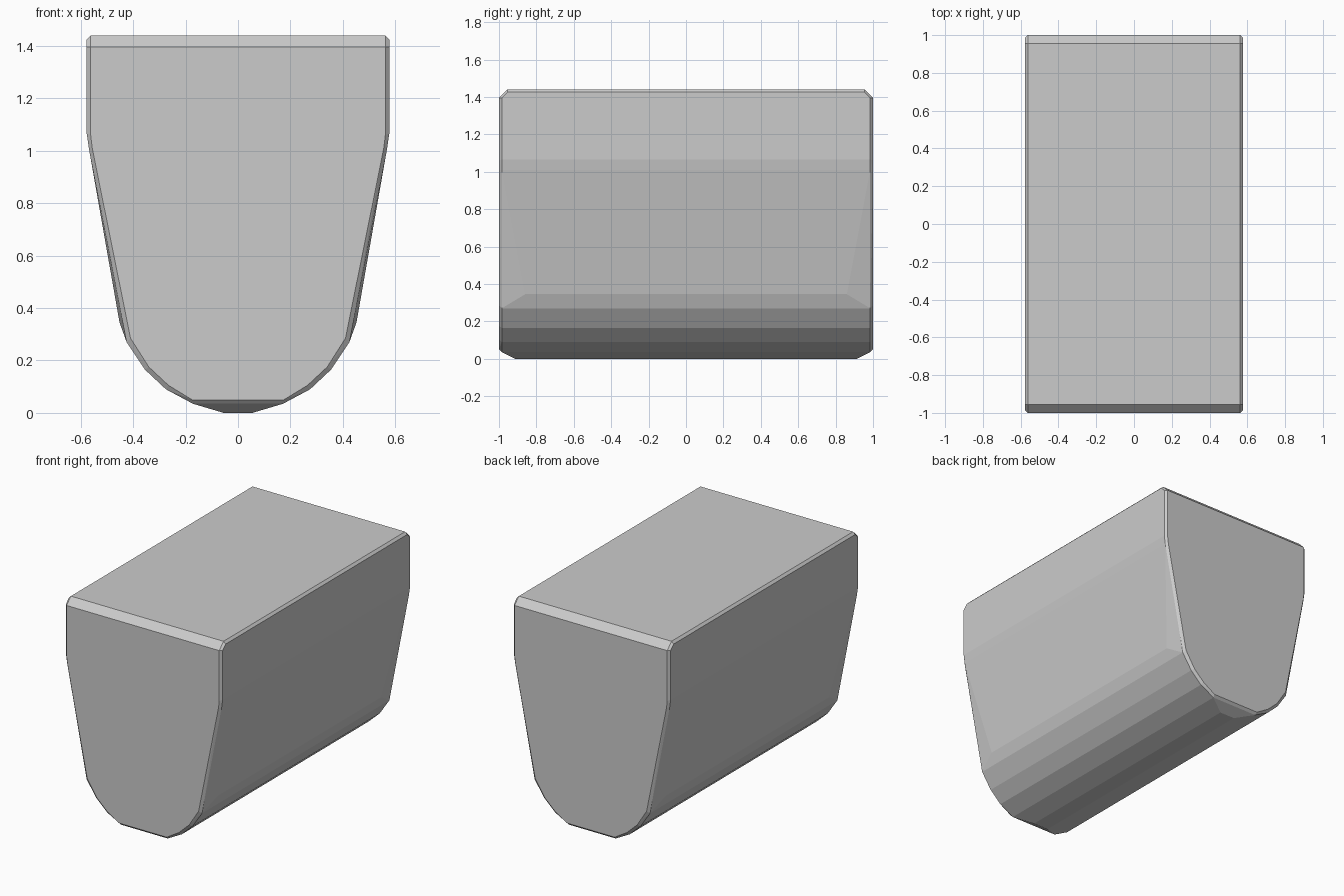
import bpy, bmesh, math

if "Cube" in bpy.data.objects:
    bpy.data.objects.remove(bpy.data.objects["Cube"])

# Half outlines as (x, z), grouped by distance y from the middle
sections = [
    # flat end face
    (1.0, [(.562, 1.395), (.562, 1.06), (.556, 1.01), (.41, .285),
           (.34, .175), (.265, .105), (.175, .05)]),
    # outer rim of the end bevel
    (.985, [(.577, 1.395), (.577, 1.065), (.569, 1.01), (.425, .27),
            (.355, .165), (.275, .09), (.172, .035)]),
    # top edge bevel
    (.955, [(.562, 1.44), (.577, 1.425)]),
    # flat keel strip
    (.915, [(.055, 0)]),
    # widest line of the lower flank
    (.86, [(.452, .345)]),
]

# Rounded block: convex shell mirrored in x and y
bm = bmesh.new()
for y, outline in sections:
    for x, z in outline:
        for sx in (-1, 1):
            for sy in (-1, 1):
                bm.verts.new((sx * x, sy * y, z))
hull = bmesh.ops.convex_hull(bm, input=bm.verts)
bmesh.ops.delete(bm, geom=[v for v in bm.verts if not v.link_faces], context='VERTS')
bmesh.ops.dissolve_limit(bm, angle_limit=math.radians(1),
                         verts=bm.verts, edges=bm.edges)
bmesh.ops.recalc_face_normals(bm, faces=bm.faces)

mesh = bpy.data.meshes.new("rounded_block")
bm.to_mesh(mesh)
bm.free()
block = bpy.data.objects.new("rounded_block", mesh)
bpy.context.collection.objects.link(block)
